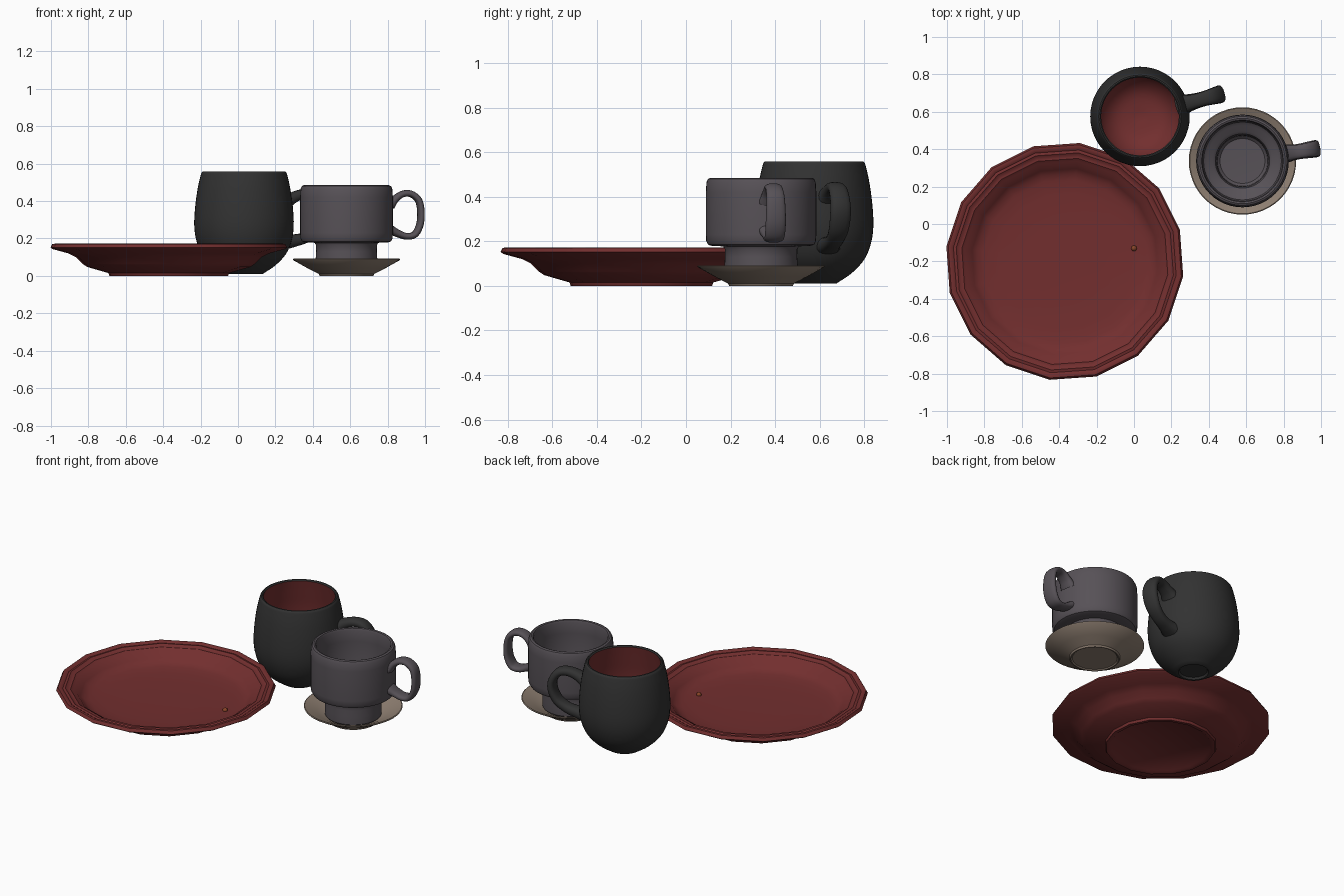
import bpy, bmesh, math
from mathutils import Vector

if "Cube" in bpy.data.objects:
    bpy.data.objects.remove(bpy.data.objects["Cube"])


def material(name, rgb):
    m = bpy.data.materials.new(name)
    m.diffuse_color = (*rgb, 1)
    m.use_nodes = True
    m.node_tree.nodes["Principled BSDF"].inputs["Base Color"].default_value = m.diffuse_color
    return m


RED = material("red_glaze", (0.17, 0.028, 0.028))
BLACK = material("black_glaze", (0.032, 0.032, 0.032))
GREY = material("grey_glaze", (0.095, 0.083, 0.095))
BEIGE = material("beige_glaze", (0.27, 0.21, 0.165))
BROWN = material("brown_speck", (0.25, 0.06, 0.02))


def smooth_path(pts, steps):
    """Catmull-Rom curve through the points."""
    p = [Vector(q) for q in pts]
    p = [2 * p[0] - p[1]] + p + [2 * p[-1] - p[-2]]
    out = []
    for i in range(1, len(p) - 2):
        a, b, c, d = p[i - 1:i + 3]
        for k in range(steps):
            t = k / steps
            out.append(0.5 * (2 * b + (c - a) * t + (2 * a - 5 * b + 4 * c - d) * t**2
                              + (3 * b - a - 3 * c + d) * t**3))
    return out + [p[-2]]


def finish(bm, name, mats, loc, turn, angle=35):
    bmesh.ops.remove_doubles(bm, verts=bm.verts, dist=1e-5)
    bmesh.ops.recalc_face_normals(bm, faces=bm.faces)
    me = bpy.data.meshes.new(name)
    bm.to_mesh(me)
    bm.free()
    for m in mats:
        me.materials.append(m)
    ob = bpy.data.objects.new(name, me)
    bpy.context.collection.objects.link(ob)
    ob.location = loc
    ob.rotation_euler[2] = math.radians(turn)
    bpy.ops.object.select_all(action='DESELECT')
    ob.select_set(True)
    bpy.context.view_layer.objects.active = ob
    bpy.ops.object.shade_smooth_by_angle(angle=math.radians(angle))
    return ob


def lathe(name, profile, sides, mats, loc, turn=0, inner_from=None, angle=35):
    """Revolve an (r, z) profile; segments from inner_from on use the second material."""
    bm = bmesh.new()
    rings = []
    for r, z in profile:
        if r < 1e-6:
            rings.append([bm.verts.new((0, 0, z))] * sides)
        else:
            rings.append([bm.verts.new((r * math.cos(math.tau * i / sides),
                                        r * math.sin(math.tau * i / sides), z))
                          for i in range(sides)])
    for k, (a, b) in enumerate(zip(rings, rings[1:])):
        for i in range(sides):
            j = (i + 1) % sides
            f = bm.faces.new(list(dict.fromkeys((a[i], a[j], b[j], b[i]))))
            f.material_index = int(inner_from is not None and k >= inner_from)
    return finish(bm, name, mats, loc, turn, angle)


def handle(name, pts, mat, loc, turn, sides=16):
    """Sweep an oval along (distance, z, half thickness, half width) points."""
    path = smooth_path([Vector(q) for q in pts], 6)
    bm = bmesh.new()
    rings = []
    for k, q in enumerate(path):
        d = path[min(k + 1, len(path) - 1)] - path[max(k - 1, 0)]
        t = Vector((d[0], d[1])).normalized()
        ring = []
        for i in range(sides):
            a = math.tau * i / sides
            c, s = math.cos(a), math.sin(a)
            u = q[2] * math.copysign(abs(c) ** 0.8, c)
            v = q[3] * math.copysign(abs(s) ** 0.8, s)
            ring.append(bm.verts.new((q[0] - t.y * u, v, q[1] + t.x * u)))
        rings.append(ring)
    for a, b in zip(rings, rings[1:]):
        for i in range(sides):
            j = (i + 1) % sides
            bm.faces.new((a[i], a[j], b[j], b[i]))
    bm.faces.new(rings[0])
    bm.faces.new(rings[-1])
    return finish(bm, name, [mat], loc, turn, 50)


# Sixteen-sided plate with a ridged rim
plate = [(0, .008), (.29, .008), (.30, 0), (.32, 0), (.325, .015), (.44, .048), (.465, .065),
         (.50, .10), (.54, .12), (.625, .143), (.638, .152), (.628, .17), (.615, .172),
         (.60, .162), (.585, .166), (.57, .155), (.555, .157), (.54, .145), (.52, .135),
         (.50, .112), (.475, .095), (.44, .086), (.36, .079), (.2, .076), (0, .075)]
lathe("plate", plate, 16, [RED], (-.37, -.20, 0), 15.3, angle=45)

# Small speck resting on the plate
bm = bmesh.new()
bmesh.ops.create_uvsphere(bm, u_segments=12, v_segments=8, radius=.015)
finish(bm, "plate_speck", [BROWN], (0, -.13, .083), 0)

# Dark rounded mug with a red inside
mug_at = (.032, .575, 0)
outer = smooth_path([(.10, .01), (.17, .058), (.225, .118), (.255, .19), (.266, .27),
                     (.261, .37), (.247, .47), (.231, .54), (.226, .553)], 4)
inner = smooth_path([(.208, .553), (.222, .47), (.237, .37), (.241, .27), (.228, .19),
                     (.19, .11), (.12, .055), (0, .035)], 4)
base = [(0, .022), (.08, .022), (.088, .01)]
rim = [(.221, .559), (.214, .559)]
lathe("mug_body", base + outer + rim + inner, 48, [BLACK, RED], mug_at,
      inner_from=len(base + outer + rim))
handle("mug_handle", [(.22, .385, .04, .06), (.275, .42, .03, .042), (.34, .441, .025, .038),
                      (.40, .43, .024, .042), (.44, .375, .024, .046), (.442, .315, .024, .048),
                      (.41, .25, .025, .045), (.35, .208, .028, .04), (.285, .19, .033, .045),
                      (.225, .18, .04, .06)], BLACK, mug_at, 15.5)

# Saucer
cup_at = (.58, .337, 0)
saucer = [(0, .006), (.13, .006), (.137, 0), (.143, 0), (.148, .01), (.21, .042), (.283, .083),
          (.287, .089), (.282, .092), (.21, .062), (.16, .036), (.14, .03), (0, .03)]
lathe("saucer", saucer, 48, [BEIGE], cup_at)

# Stacking cup with a narrow foot
cup = [(0, .045), (.14, .04), (.155, .032), (.164, .042), (.165, .09), (.162, .13), (.163, .165),
       (.17, .177), (.225, .18), (.238, .185), (.246, .20), (.248, .23), (.248, .42), (.245, .465),
       (.238, .48), (.228, .485), (.219, .482), (.214, .47), (.215, .40), (.215, .25),
       (.208, .222), (.19, .208), (.16, .198), (.145, .185), (.138, .15), (.135, .09),
       (.12, .075), (0, .07)]
lathe("cup_body", cup, 48, [GREY], cup_at)
handle("cup_handle", [(.235, .375, .026, .05), (.265, .412, .02, .04), (.305, .438, .018, .037),
                      (.35, .438, .018, .038), (.39, .405, .018, .041), (.403, .345, .018, .044),
                      (.398, .275, .018, .046), (.37, .222, .018, .045), (.325, .212, .018, .042),
                      (.28, .226, .02, .042), (.235, .248, .026, .05)], GREY, cup_at, 9.5)
